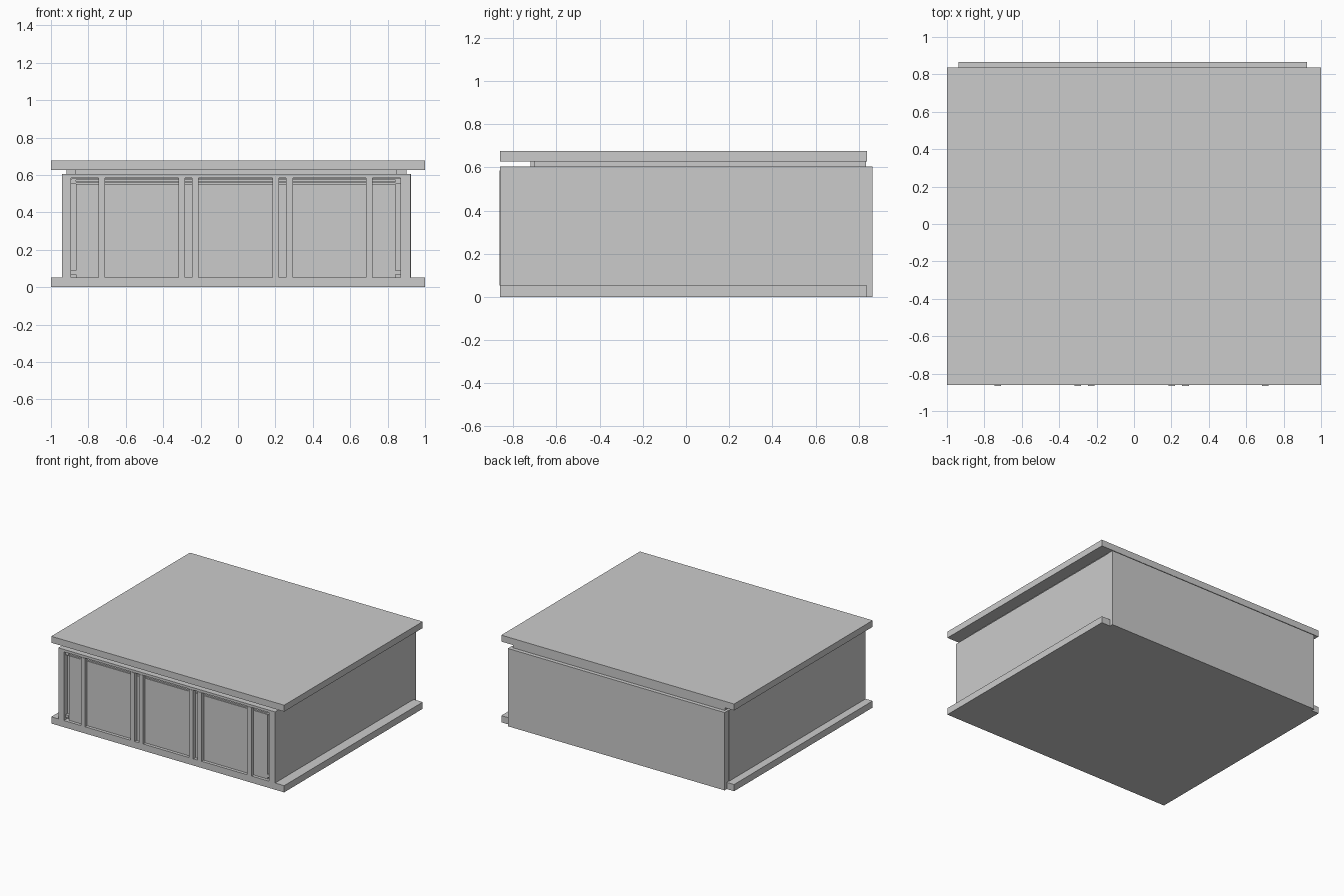
import bpy

mat = bpy.data.materials.new("plain grey")
mat.diffuse_color = (0.6, 0.6, 0.6, 1)


def box(name, x0, x1, y0, y1, z0, z1):
    """Axis-aligned box from its limits."""
    bpy.ops.mesh.primitive_cube_add(size=1)
    ob = bpy.context.object
    ob.name = name
    ob.location = ((x0 + x1) / 2, (y0 + y1) / 2, (z0 + z1) / 2)
    ob.scale = (x1 - x0, y1 - y0, z1 - z0)
    bpy.ops.object.transform_apply(location=True, scale=True)
    ob.data.materials.append(mat)
    return ob


# Floor and roof slabs
box("floor_slab", -1, 1, -0.862, 0.838, 0, 0.052)
box("roof_slab", -1, 1, -0.862, 0.838, 0.627, 0.677)

# Outer walls
box("back_wall", -0.937, 0.925, 0.815, 0.865, 0, 0.604)
box("left_wall", -0.94, -0.892, -0.862, 0.815, 0.052, 0.604)
box("right_wall", 0.868, 0.922, -0.862, 0.815, 0.052, 0.604)

# Ceiling under the roof, set back from the front, with side strips
box("ceiling", -0.872, 0.85, -0.72, 0.835, 0.604, 0.627)
box("left_ceiling_strip", -0.918, -0.872, -0.705, 0.835, 0.604, 0.627)
box("right_ceiling_strip", 0.85, 0.9, -0.705, 0.835, 0.604, 0.627)

# Front head rail
box("head_rail", -0.892, 0.868, -0.862, -0.70, 0.585, 0.604)

# Front panel, set behind the posts, and the thin double track above it
box("front_panel", -0.865, 0.842, -0.838, -0.815, 0.052, 0.553)
box("upper_track", -0.89, 0.868, -0.838, -0.822, 0.572, 0.58)
box("lower_track", -0.89, 0.868, -0.838, -0.822, 0.556, 0.566)
box("track_backing", -0.892, 0.868, -0.818, -0.80, 0.052, 0.585)

# Posts dividing the front into bays
posts = [(-0.745, -0.71), (-0.317, -0.283), (-0.245, -0.21),
         (0.185, 0.22), (0.256, 0.293), (0.684, 0.72)]
for i, (a, b) in enumerate(posts):
    box(f"front_post_{i + 1}", a, b, -0.865, -0.83, 0.052, 0.585)

# Small brackets at the panel ends
for side, a, b in (("left", -0.892, -0.865), ("right", 0.842, 0.868)):
    for level, z in (("lower", 0.068), ("upper", 0.555)):
        box(f"{side}_{level}_bracket", a, b, -0.842, -0.815, z, z + 0.022)
